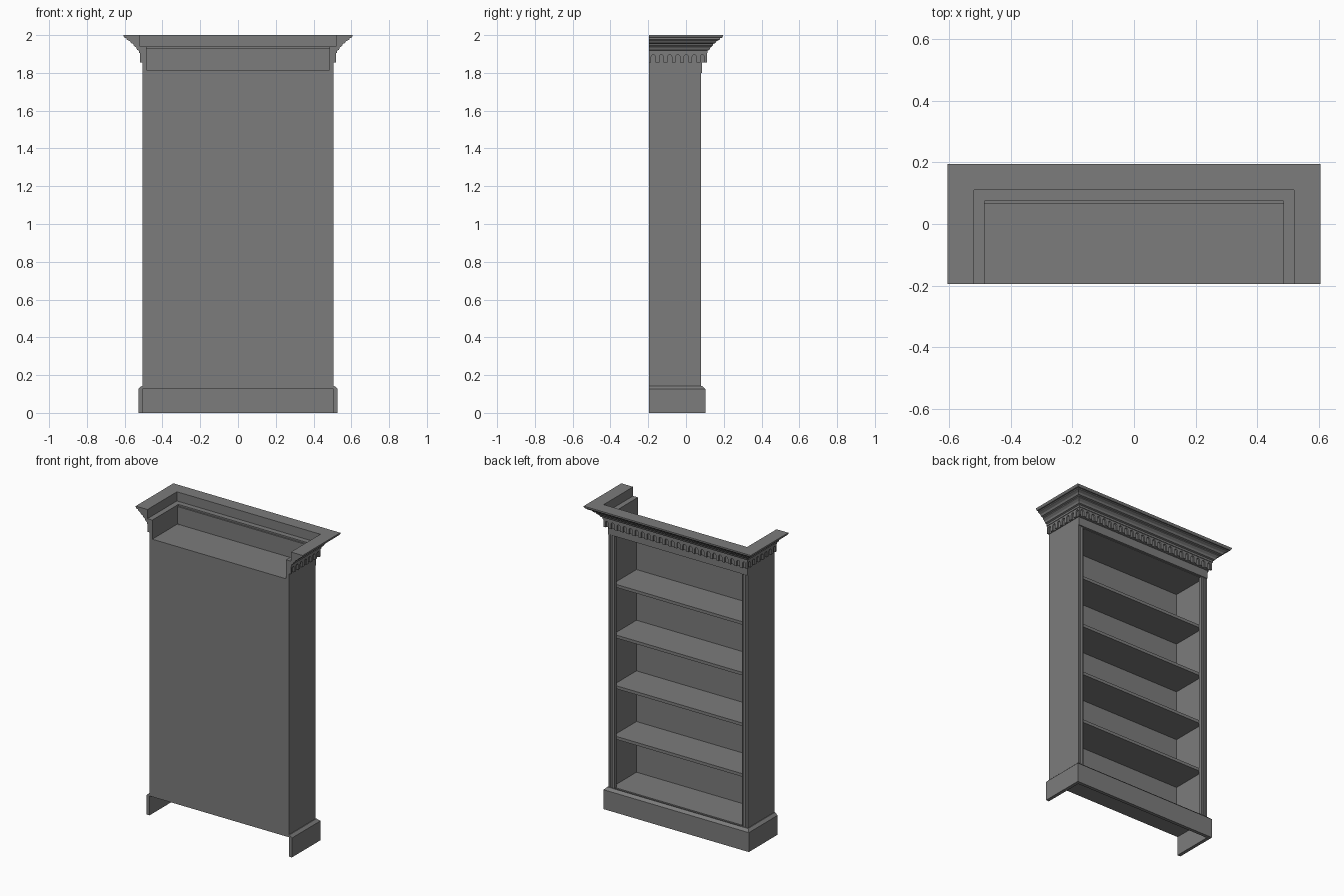
import bpy, bmesh
from math import sin, cos, pi
from mathutils import Vector

cube = bpy.data.objects.get("Cube")
if cube:
    bpy.data.objects.remove(cube)

GREY = (0.2, 0.2, 0.2, 1)
mat = bpy.data.materials.new("grey paint")
mat.use_nodes = True
mat.diffuse_color = GREY
mat.node_tree.nodes["Principled BSDF"].inputs["Base Color"].default_value = GREY

BACK = -0.195        # wall side
HALF = 0.505         # half width of the case
FRONT = 0.08         # open side of the case
BOARD = 0.02


def finish(name, bm):
    bmesh.ops.recalc_face_normals(bm, faces=bm.faces)
    mesh = bpy.data.meshes.new(name)
    bm.to_mesh(mesh)
    bm.free()
    mesh.materials.append(mat)
    obj = bpy.data.objects.new(name, mesh)
    bpy.context.collection.objects.link(obj)
    return obj


def box(name, x0, x1, y0, y1, z0, z1):
    bm = bmesh.new()
    bmesh.ops.create_cube(bm, size=1)
    for v in bm.verts:
        v.co = ((x0 + x1) / 2 + v.co.x * (x1 - x0),
                (y0 + y1) / 2 + v.co.y * (y1 - y0),
                (z0 + z1) / 2 + v.co.z * (z1 - z0))
    return finish(name, bm)


def prism(name, points, depth):
    """Extrude a flat outline of 3D points along a depth vector."""
    bm = bmesh.new()
    face = bm.faces.new([bm.verts.new(p) for p in points])
    out = bmesh.ops.extrude_face_region(bm, geom=[face])["geom"]
    bmesh.ops.translate(bm, vec=depth,
                        verts=[g for g in out if isinstance(g, bmesh.types.BMVert)])
    return finish(name, bm)


def wrap(name, profile, front):
    """Sweep an (offset, height) outline around both sides and the open front."""
    bm = bmesh.new()
    rings = []
    for sx, at_back in ((-1, True), (-1, False), (1, False), (1, True)):
        rings.append([bm.verts.new((sx * (HALF + d), BACK if at_back else front + d, z))
                      for d, z in profile])
    n = len(profile)
    for a, b in zip(rings, rings[1:]):
        for i in range(n):
            j = (i + 1) % n
            bm.faces.new((a[i], a[j], b[j], b[i]))
    bm.faces.new(rings[0])
    bm.faces.new(rings[-1])
    return finish(name, bm)


# Case: sides, back, top and shelves
inner = HALF - BOARD
for side, s in (("left", 1), ("right", -1)):
    xs = sorted((s * inner, s * HALF))
    box(side + "_side", xs[0], xs[1], BACK, FRONT - 0.005, 0.127, 1.94)
box("back_panel", -inner, inner, BACK, BACK + 0.015, 0.127, 1.815)
box("top_board", -inner, inner, BACK, 0.07, 1.797, 1.815)
box("bottom_board", -inner, inner, BACK, 0.07, 0.127, 0.145)
for i in range(1, 5):
    z = 0.145 + i * 0.332
    box(f"shelf_{i}", -inner, inner, BACK + 0.01, 0.06, z - BOARD, z)

# Fluted stiles at the open front
for side, s in (("left", 1), ("right", -1)):
    outline = [(0.462, 0.06), (0.462, FRONT)]
    for centre in (0.475, 0.491):
        for k in range(7):
            a = pi * k / 6
            outline.append((centre - 0.005 * cos(a), FRONT - 0.006 * sin(a)))
    outline += [(HALF, FRONT), (HALF, 0.06)]
    prism(side + "_stile", [(s * x, y, 0.127) for x, y in outline], Vector((0, 0, 1.69)))

# Plinth, open at the wall side, with a bevelled top edge
wrap("plinth", [(0, 0), (0.022, 0), (0.022, 0.127), (0.005, 0.143), (0, 0.143)], FRONT)

# Frieze and the band behind the dentils
CROWN = 0.095
box("frieze", -HALF, HALF, 0.065, 0.085, 1.8, 1.93)
wrap("dentil_backing", [(-0.02, 1.854), (0.005, 1.854), (0.005, 1.94), (-0.02, 1.94)], CROWN)


# Dentil strips: a comb with round-topped gaps
def comb(start, end, count):
    pitch = (end - start) / count
    pts = [(end, 1.91), (start, 1.91), (start, 1.854)]
    r = pitch * 0.27
    for i in range(count):
        c = start + pitch * (i + 0.5)
        pts.append((c - r, 1.854))
        pts += [(c - r * cos(pi * k / 6), 1.884 + r * sin(pi * k / 6)) for k in range(7)]
        pts.append((c + r, 1.854))
    return pts + [(end, 1.854)]


edge = HALF + 0.015
prism("front_dentils", [(u, CROWN + 0.003, z) for u, z in comb(-edge, edge, 24)],
      Vector((0, 0.012, 0)))
for side, s in (("left", 1), ("right", -1)):
    prism(side + "_dentils",
          [(s * (HALF + 0.003), u, z) for u, z in comb(BACK, CROWN + 0.014, 7)],
          Vector((s * 0.012, 0, 0)))

# Stepped crown moulding
wrap("crown", [(0.003, 1.905), (0.019, 1.905), (0.019, 1.918), (0.029, 1.922),
               (0.034, 1.934), (0.048, 1.946), (0.048, 1.953), (0.06, 1.957),
               (0.067, 1.968), (0.085, 1.977), (0.085, 1.984), (0.094, 1.984),
               (0.1, 1.993), (0.1, 2), (0.015, 2), (0.015, 1.94), (0.003, 1.94)], CROWN)
